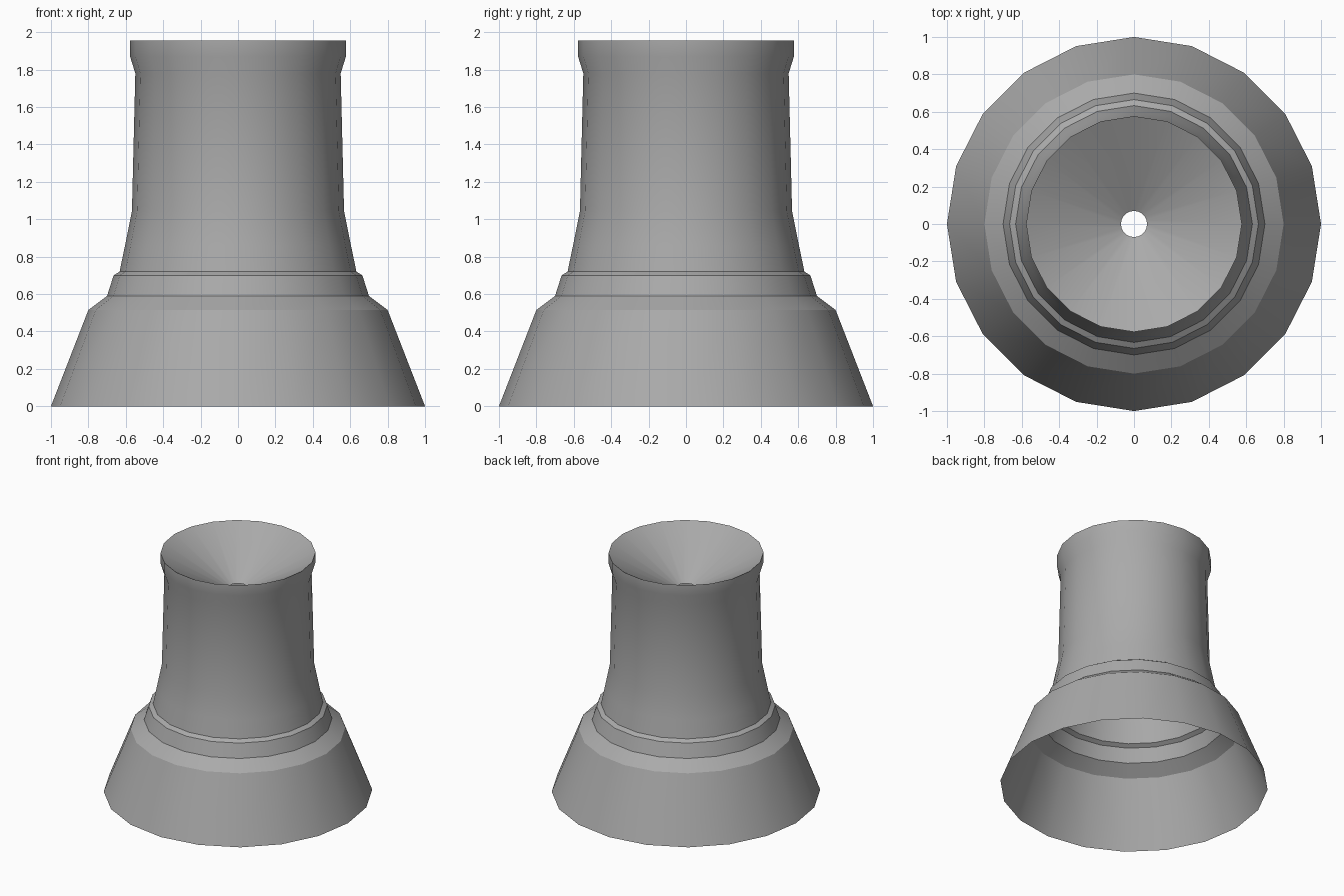
import bpy, bmesh
from math import sin, cos, pi, radians

default = bpy.data.objects.get("Cube")
if default:
    bpy.data.objects.remove(default, do_unlink=True)

SIDES = 20

grey = bpy.data.materials.new("mid grey")
grey.use_nodes = True
colour = (0.4, 0.4, 0.4, 1)
grey.diffuse_color = colour
grey.node_tree.nodes["Principled BSDF"].inputs["Base Color"].default_value = colour


def lathe(name, profile):
    """Spin a (radius, height) profile into an open sheet."""
    bm = bmesh.new()
    rings = [[bm.verts.new((r * cos(2 * pi * i / SIDES), r * sin(2 * pi * i / SIDES), z))
              for i in range(SIDES)] for r, z in profile]
    for low, high in zip(rings, rings[1:]):
        for i in range(SIDES):
            j = (i + 1) % SIDES
            bm.faces.new((low[i], low[j], high[j], high[i]))
    mesh = bpy.data.meshes.new(name)
    bm.to_mesh(mesh)
    bm.free()
    mesh.materials.append(grey)
    obj = bpy.data.objects.new(name, mesh)
    bpy.context.collection.objects.link(obj)
    bpy.ops.object.select_all(action="DESELECT")
    obj.select_set(True)
    bpy.context.view_layer.objects.active = obj
    bpy.ops.object.shade_smooth_by_angle(angle=radians(30))
    return obj


# Flared skirt, stepped collar, neck, lip and the sunken funnel with its hole
lathe("funnel_body", [
    (1.0, 0.0), (0.8, 0.515), (0.7, 0.59), (0.665, 0.70), (0.633, 0.72),
    (0.604, 0.86), (0.567, 1.045), (0.549, 1.78), (0.577, 1.87), (0.577, 1.955),
    (0.07, 1.67),
])
